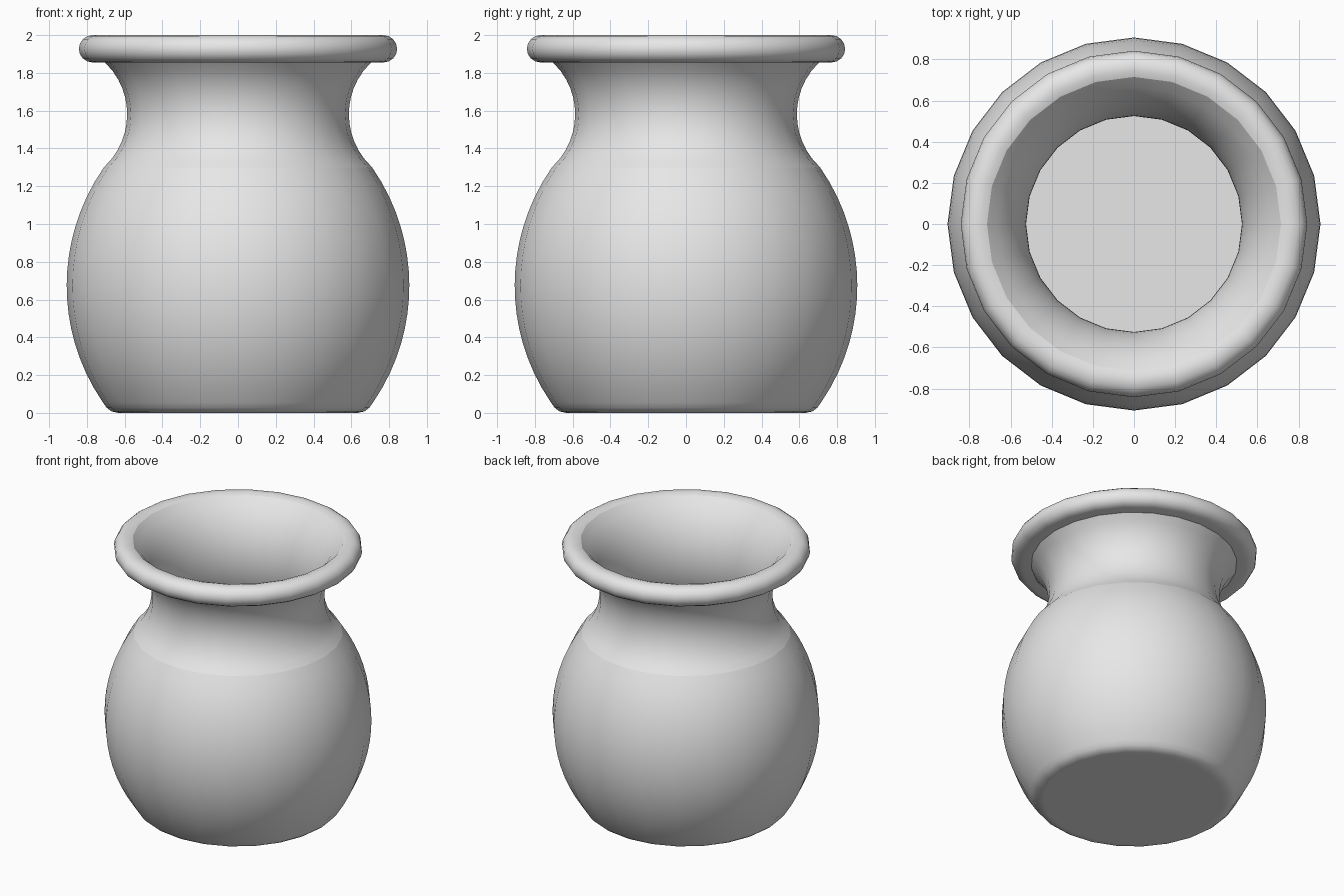
import bpy
import bmesh
import math

cube = bpy.data.objects.get("Cube")
if cube:
    bpy.data.objects.remove(cube, do_unlink=True)

SIDES = 24

clay = bpy.data.materials.new("grey_clay")
clay.use_nodes = True
clay.diffuse_color = (0.8, 0.8, 0.8, 1)
clay.node_tree.nodes["Principled BSDF"].inputs["Base Color"].default_value = (0.8, 0.8, 0.8, 1)


def bulge(start, end, mid_r, steps):
    """Circular arc of (radius, height) points whose middle lies at radius mid_r."""
    (r0, z0), (r1, z1) = start, end
    chord_r, half = (r0 + r1) / 2, abs(z1 - z0) / 2
    sag = mid_r - chord_r
    radius = (half * half + sag * sag) / (2 * abs(sag))
    centre = mid_r - math.copysign(radius, sag)
    points = []
    for i in range(steps + 1):
        t = i / steps
        h = half * (2 * t - 1)
        base = r0 + (r1 - r0) * t - chord_r
        points.append((centre + base + math.copysign(math.sqrt(radius ** 2 - h * h), sag),
                       z0 + (z1 - z0) * t))
    return points


def lathe(name, profile):
    """Turn a profile, listed with its outside on the right, around the z axis."""
    bm = bmesh.new()
    rings = []
    for r, z in profile:
        if r == 0:
            rings.append([bm.verts.new((0, 0, z))] * SIDES)
        else:
            angles = [math.tau * k / SIDES for k in range(SIDES)]
            rings.append([bm.verts.new((r * math.cos(a), r * math.sin(a), z)) for a in angles])
    for low, high in zip(rings, rings[1:]):
        for k in range(SIDES):
            n = (k + 1) % SIDES
            corners = (low[k], low[n], high[n], high[k])
            bm.faces.new(list(dict.fromkeys(corners)))
    mesh = bpy.data.meshes.new(name)
    bm.to_mesh(mesh)
    bm.free()
    mesh.materials.append(clay)
    obj = bpy.data.objects.new(name, mesh)
    bpy.context.collection.objects.link(obj)
    bpy.ops.object.select_all(action='DESELECT')
    obj.select_set(True)
    bpy.context.view_layer.objects.active = obj
    bpy.ops.object.shade_smooth_by_angle(angle=math.radians(40))


# Round belly with a flat, softened foot
foot = [(0, 0), (0.61, 0), (0.635, 0), (0.67, 0.008), (0.695, 0.027)]
lathe("belly", foot + bulge((0.715, 0.055), (0.71, 1.3), 0.907, 16))

# Waisted neck flaring up to the rim
lathe("neck", bulge((0.71, 1.3), (0.705, 1.856), 0.587, 12))

# Thick rolled rim
roll = []
for i in range(9):
    a = math.pi * (i / 8 - 0.5)
    roll.append((0.77 + 0.0725 * math.cos(a), 1.9275 + 0.0725 * math.sin(a)))
lathe("rim", [(0.705, 1.855)] + roll + [(0.745, 2.0), (0.715, 1.99)])

# Hollow inside: mouth and throat, then the inner belly and floor
throat = bulge((0.715, 1.99), (0.715, 1.15), 0.525, 18)[:16]
chamber = bulge((0.64, 1.25), (0.65, 0.08), 0.835, 12)
lathe("inside", throat + chamber + [(0, 0.08)])
